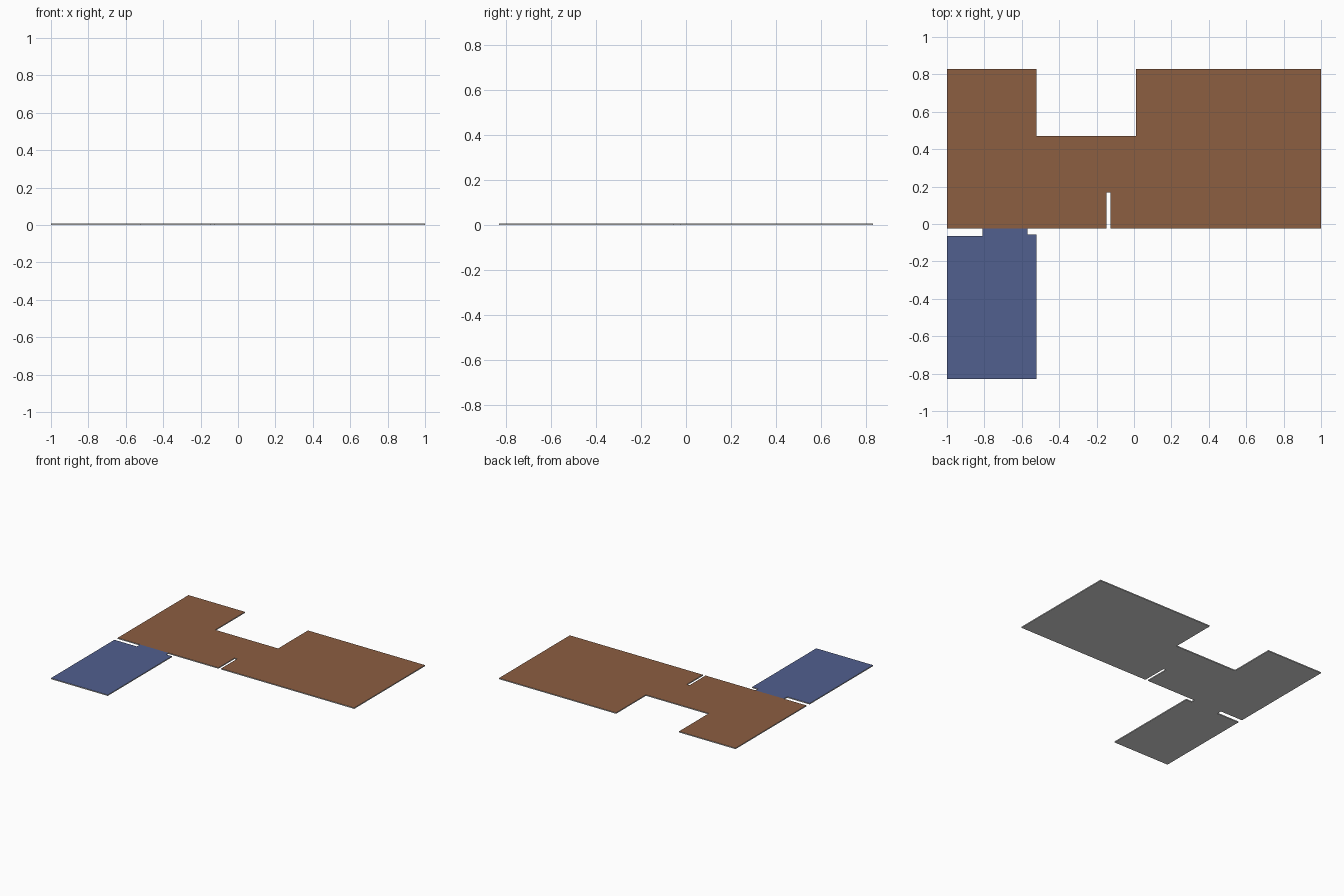
import bpy
import bmesh

if "Cube" in bpy.data.objects:
    bpy.data.objects.remove(bpy.data.objects["Cube"])

THICK = 0.008


def material(name, rgb):
    m = bpy.data.materials.new(name)
    m.diffuse_color = (*rgb, 1.0)
    m.use_nodes = True
    m.node_tree.nodes["Principled BSDF"].inputs["Base Color"].default_value = m.diffuse_color
    return m


grey = material("grey slab", (0.70, 0.70, 0.70))
brown = material("brown wood", (0.262, 0.112, 0.053))
blue = material("blue carpet", (0.082, 0.115, 0.275))


def floor(name, outline, top_material):
    """Thin grey slab from a flat outline, with a coloured top face."""
    bm = bmesh.new()
    face = bm.faces.new([bm.verts.new((x, y, 0)) for x, y in outline])
    ext = bmesh.ops.extrude_face_region(bm, geom=[face], use_keep_orig=True)
    verts = [g for g in ext["geom"] if isinstance(g, bmesh.types.BMVert)]
    bmesh.ops.translate(bm, verts=verts, vec=(0, 0, THICK))
    bmesh.ops.recalc_face_normals(bm, faces=bm.faces)
    for f in bm.faces:
        f.material_index = 1 if f.normal.z > 0.5 else 0
    me = bpy.data.meshes.new(name)
    bm.to_mesh(me)
    bm.free()
    me.materials.append(grey)
    me.materials.append(top_material)
    ob = bpy.data.objects.new(name, me)
    bpy.context.collection.objects.link(ob)
    return ob


# Main wooden floor: notch at the back, narrow wall slot at the front
floor("wood_floor", [
    (-1, -0.025), (-0.148, -0.025), (-0.148, 0.168), (-0.125, 0.168),
    (-0.125, -0.025), (1, -0.025), (1, 0.83), (0.01, 0.83),
    (0.01, 0.47), (-0.522, 0.47), (-0.522, 0.83), (-1, 0.83)], brown)

# Carpeted room with a doorway threshold meeting the wooden floor
floor("carpet_floor", [
    (-1, -0.83), (-0.52, -0.83), (-0.52, -0.056), (-0.57, -0.056),
    (-0.57, -0.025), (-0.81, -0.025), (-0.81, -0.064), (-1, -0.064)], blue)
